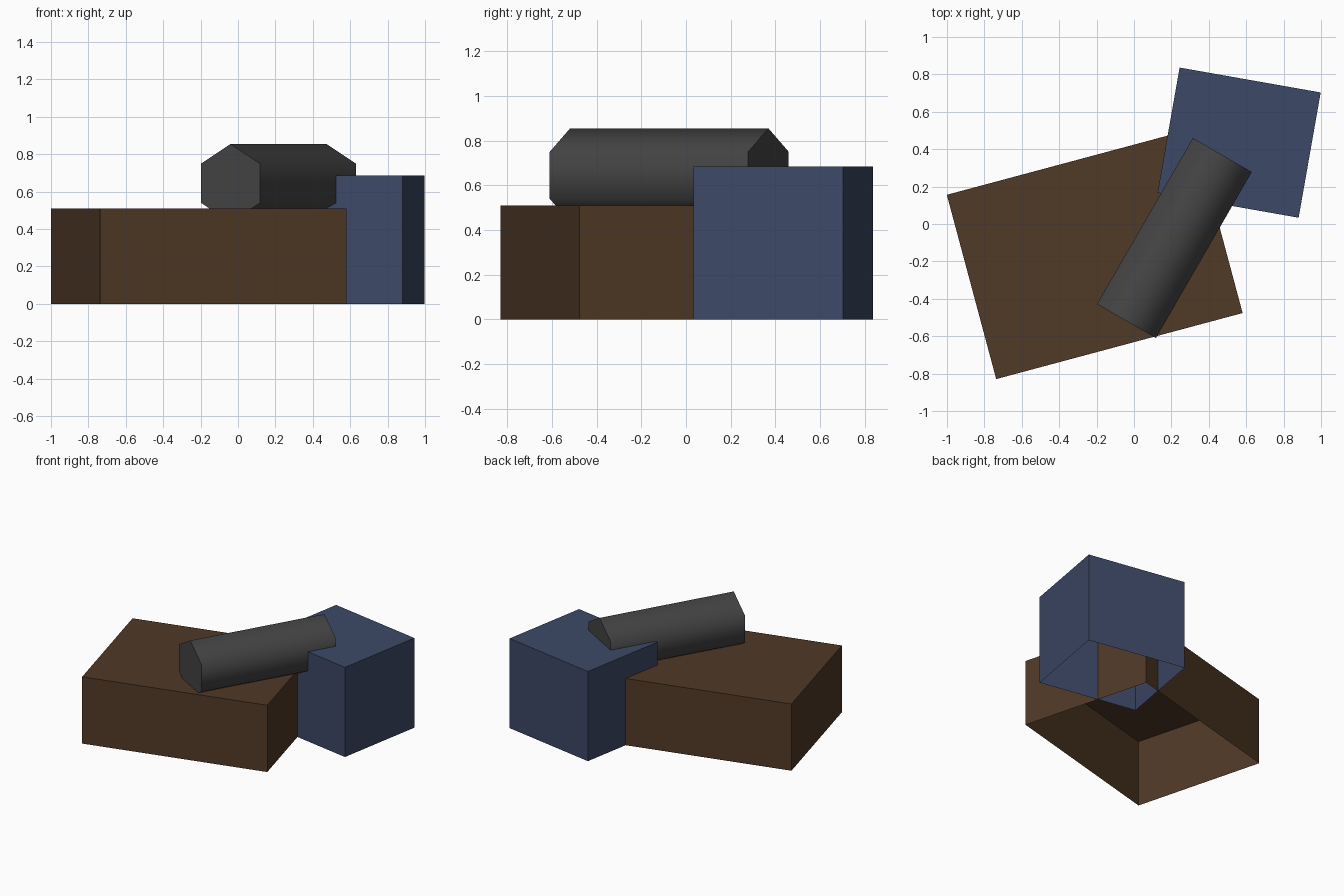
import bpy, bmesh
from math import radians
from mathutils import Matrix

if "Cube" in bpy.data.objects:
    bpy.data.objects.remove(bpy.data.objects["Cube"])


def material(name, colour):
    m = bpy.data.materials.new(name)
    m.diffuse_color = (*colour, 1)
    m.use_nodes = True
    m.node_tree.nodes["Principled BSDF"].inputs["Base Color"].default_value = m.diffuse_color
    return m


def add_object(name, bm, mat):
    mesh = bpy.data.meshes.new(name)
    bm.to_mesh(mesh)
    bm.free()
    mesh.materials.append(mat)
    obj = bpy.data.objects.new(name, mesh)
    bpy.context.collection.objects.link(obj)
    return obj


def open_block(name, centre, size, angle, mat):
    """Box standing on the ground, without a bottom face."""
    bm = bmesh.new()
    bmesh.ops.create_cube(bm, size=1)
    bm.normal_update()
    bottom = [f for f in bm.faces if f.normal.z < -0.5]
    bmesh.ops.delete(bm, geom=bottom, context='FACES_ONLY')
    bmesh.ops.transform(bm, verts=bm.verts, matrix=Matrix.Diagonal((*size, 1)))
    obj = add_object(name, bm, mat)
    obj.location = (*centre, size[2] / 2)
    obj.rotation_euler.z = radians(angle)
    return obj


brown = material("dark brown", (0.080, 0.041, 0.019))
blue = material("slate blue", (0.046, 0.066, 0.134))
grey = material("charcoal", (0.058, 0.058, 0.058))

# Low wide block and taller block that overlaps its corner
open_block("low_block", (-0.21, -0.16), (1.364, 1.02, 0.51), 15, brown)
open_block("tall_block", (0.562, 0.435), (0.766, 0.68, 0.685), -10, blue)

# Six-sided roller lying across both blocks, one edge upward
bm = bmesh.new()
bmesh.ops.create_cone(bm, cap_ends=True, segments=6, radius1=0.21, radius2=0.21, depth=1.025)
top_edge_up = Matrix.Rotation(radians(90), 4, 'X')
bmesh.ops.transform(bm, verts=bm.verts, matrix=top_edge_up)
roller = add_object("roller", bm, grey)
roller.location = (0.216, -0.075, 0.645)
roller.rotation_euler.z = radians(-30)
bpy.context.view_layer.objects.active = roller
roller.select_set(True)
bpy.ops.object.shade_smooth_by_angle(angle=radians(75))
